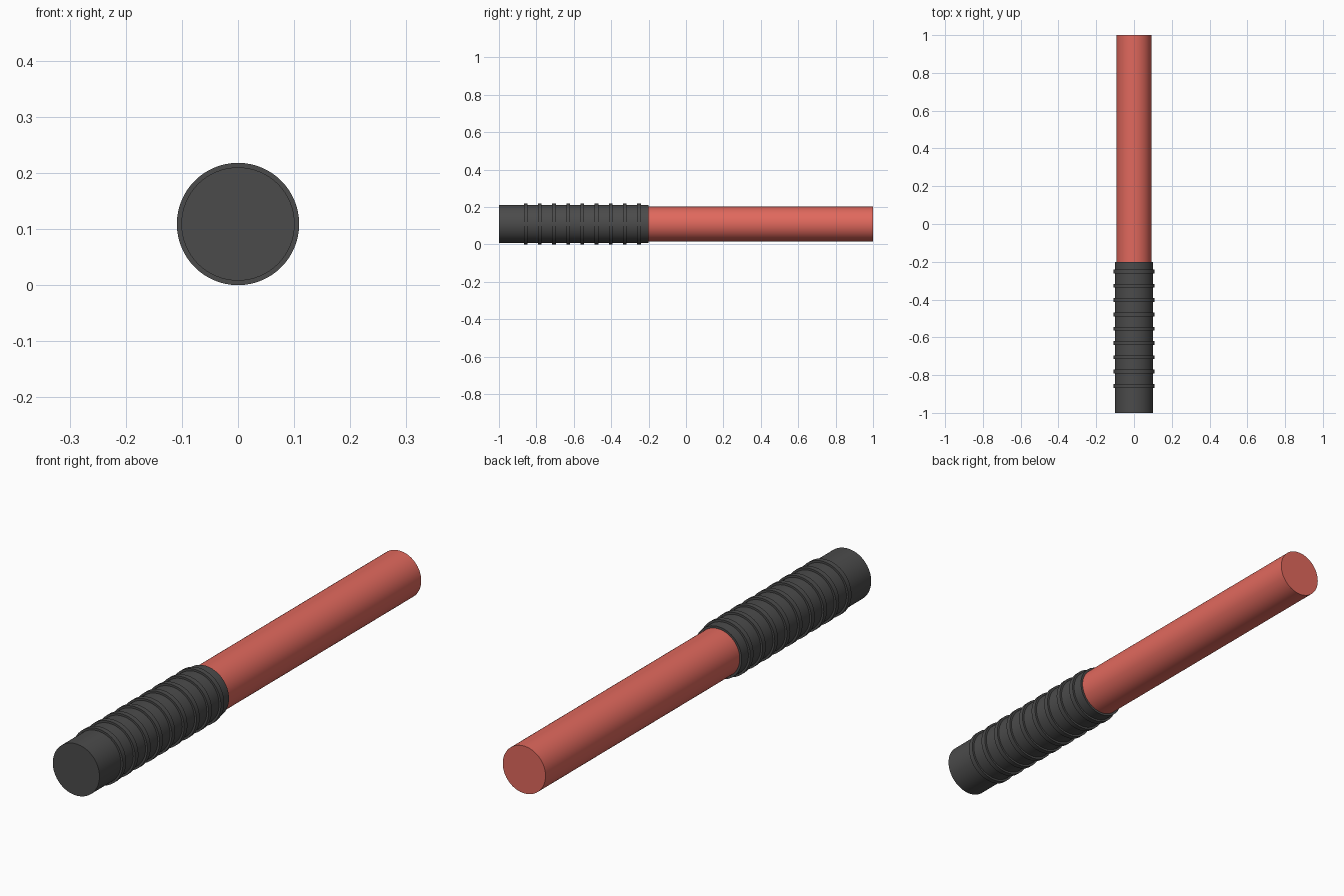
import bpy, math

if "Cube" in bpy.data.objects:
    bpy.data.objects.remove(bpy.data.objects["Cube"])

AXIS_Z = 0.109  # height of the shared centre line


def material(name, color):
    m = bpy.data.materials.new(name)
    m.diffuse_color = (*color, 1)
    m.use_nodes = True
    m.node_tree.nodes["Principled BSDF"].inputs["Base Color"].default_value = m.diffuse_color
    return m


def rod(name, radius, y0, y1, mat):
    """Cylinder lying along y from y0 to y1."""
    bpy.ops.mesh.primitive_cylinder_add(
        vertices=64, radius=radius, depth=y1 - y0,
        location=(0, (y0 + y1) / 2, AXIS_Z), rotation=(math.pi / 2, 0, 0))
    ob = bpy.context.object
    ob.name = name
    ob.data.materials.append(mat)
    bpy.ops.object.shade_smooth_by_angle(angle=math.radians(35))
    return ob


red = material("red", (0.75, 0.14, 0.11))
dark = material("dark_grey", (0.07, 0.07, 0.07))

# Coloured shaft and dark handle
rod("shaft", 0.0925, -0.2, 1.0, red)
rod("grip", 0.101, -1.0, -0.2, dark)

# Nine raised bands around the grip
for i in range(9):
    y = -0.857 + i * 0.0757
    rod(f"grip_ring_{i + 1}", 0.109, y - 0.01, y + 0.01, dark)
